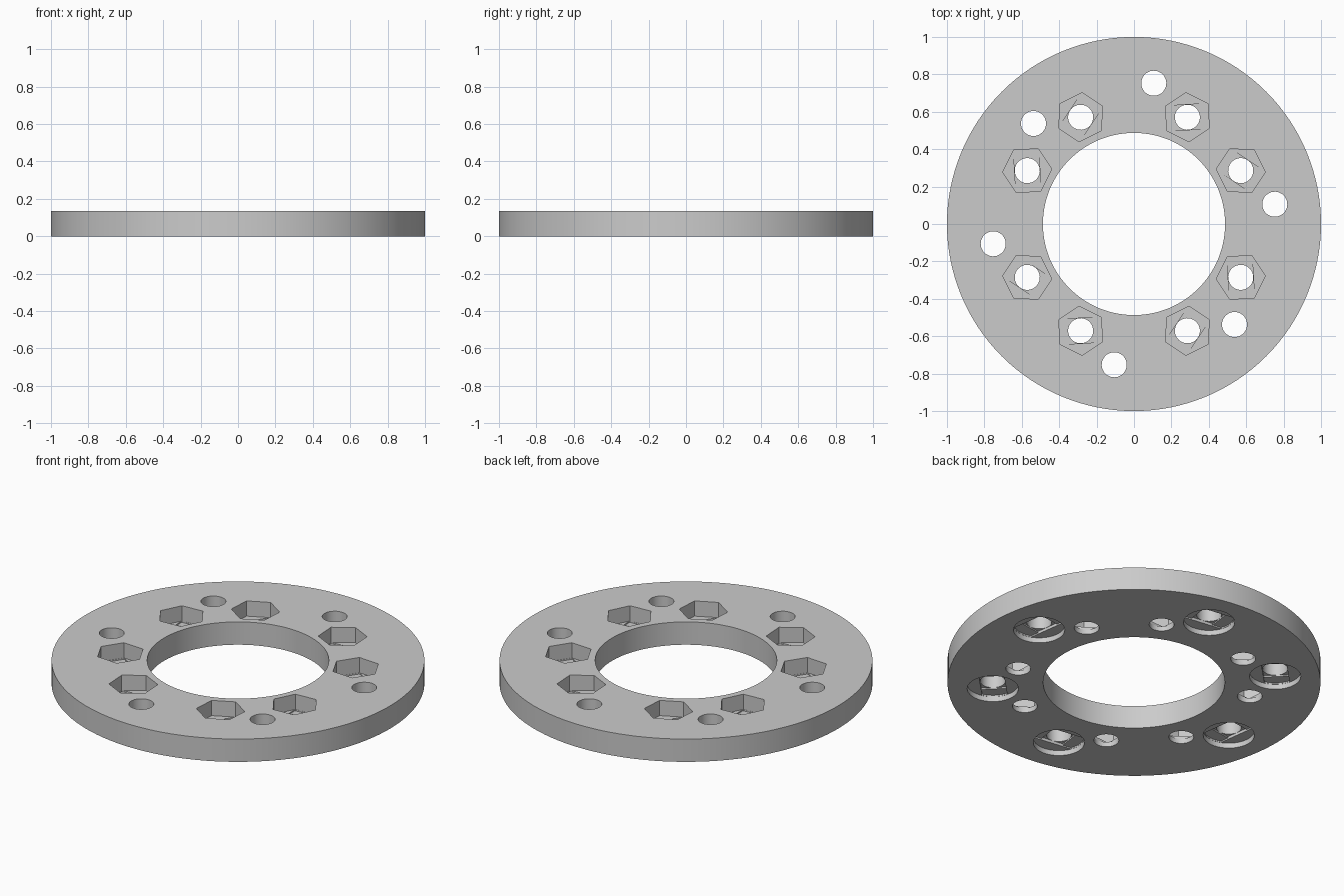
import bpy, bmesh, math
from mathutils import Vector, Matrix

cube = bpy.data.objects.get("Cube")
if cube:
    bpy.data.objects.remove(cube, do_unlink=True)

THICK, OUTER, INNER = 0.135, 1.0, 0.487
HOLE, NUT, HEAD = 0.067, 0.131, 0.1375      # hole, hex pocket and screw head radii
LAYER = 0.008                               # height of each bridging step
NUT_Z, HEAD_Z = 0.045, 0.03                 # floors of the pockets


def prism(sides, radius, z0, z1, turn=0.0, clips=()):
    """Upright prism, trimmed to a strip of the hole's width for each clip angle."""
    bm = bmesh.new()
    angles = [turn + math.tau * i / sides for i in range(sides)]
    base = bm.faces.new([bm.verts.new((radius * math.cos(a), radius * math.sin(a), z0))
                         for a in angles])
    top = bmesh.ops.extrude_face_region(bm, geom=[base])["geom"]
    bmesh.ops.translate(bm, vec=(0, 0, z1 - z0),
                        verts=[g for g in top if isinstance(g, bmesh.types.BMVert)])
    for clip in clips:
        for side in (0, math.pi):
            n = Vector((math.cos(clip + side), math.sin(clip + side), 0))
            geom = bm.verts[:] + bm.edges[:] + bm.faces[:]
            cut = bmesh.ops.bisect_plane(bm, geom=geom, plane_co=n * (HOLE + 0.0005),
                                         plane_no=n, clear_outer=True)["geom_cut"]
            bmesh.ops.holes_fill(bm, edges=[g for g in cut if isinstance(g, bmesh.types.BMEdge)])
    bmesh.ops.recalc_face_normals(bm, faces=bm.faces)
    return bm


def make_object(name, parts):
    """Join (bmesh, matrix) parts into one object."""
    mesh = bpy.data.meshes.new(name)
    joined = bmesh.new()
    for bm, matrix in parts:
        bm.transform(matrix)
        piece = bpy.data.meshes.new("piece")
        bm.to_mesh(piece)
        bm.free()
        joined.from_mesh(piece)
        bpy.data.meshes.remove(piece)
    joined.to_mesh(mesh)
    joined.free()
    obj = bpy.data.objects.new(name, mesh)
    bpy.context.collection.objects.link(obj)
    return obj


def place(radius, angle):
    return Matrix.Rotation(angle, 4, "Z") @ Matrix.Translation((radius, 0, 0))


# Positions: eight nut pockets, six screw holes
tilt = math.atan(0.5)
nuts = [place(0.638, k * math.pi / 2 + s * tilt) for k in range(4) for s in (-1, 1)]
screws = [place(0.76, math.radians(a)) for a in (8, 82, 135, 188, 262, 315)]

# Flat ring
ring = make_object("mounting_ring", [(prism(128, OUTER, 0, THICK), Matrix())])
grey = bpy.data.materials.new("plain_grey")
grey.use_nodes = True
colour = (0.6, 0.6, 0.6, 1)
grey.diffuse_color = colour
grey.node_tree.nodes["Principled BSDF"].inputs["Base Color"].default_value = colour
ring.data.materials.append(grey)

# Cutters, one per layer: pockets, then slots, squares and round holes
flat, square = math.pi / 6, math.pi / 2
center = [(prism(128, INNER, -1, 1), Matrix())]
pockets = [(prism(6, NUT, NUT_Z, 1, flat), m) for m in nuts]
pockets += [(prism(48, HEAD, -1, HEAD_Z), m) for m in screws]
slots = [(prism(6, NUT * 0.99, NUT_Z - LAYER, NUT_Z + 0.01, flat, [flat]), m) for m in nuts]
slots += [(prism(48, HEAD * 0.99, HEAD_Z - 0.01, HEAD_Z + LAYER, 0, [0]), m) for m in screws]
squares = [(prism(6, NUT, NUT_Z - 2 * LAYER, NUT_Z, flat, [flat, flat + square]), m)
           for m in nuts]
squares += [(prism(48, HEAD, HEAD_Z, HEAD_Z + 2 * LAYER, 0, [0, square]), m) for m in screws]
holes = [(prism(32, HOLE, -1, 1), m) for m in nuts + screws]

bpy.context.view_layer.objects.active = ring
for name, parts in (("center", center), ("pocket", pockets), ("slot", slots),
                    ("square", squares), ("hole", holes)):
    cutter = make_object(name + "_cutter", parts)
    cutter.hide_render = True
    mod = ring.modifiers.new(name, "BOOLEAN")
    mod.operation, mod.solver, mod.object = "DIFFERENCE", "EXACT", cutter
    bpy.ops.object.modifier_apply(modifier=name)
    bpy.data.objects.remove(cutter, do_unlink=True)

# Smooth round walls, crisp edges
bpy.ops.object.select_all(action="DESELECT")
ring.select_set(True)
bpy.ops.object.shade_smooth_by_angle(angle=math.radians(30))
